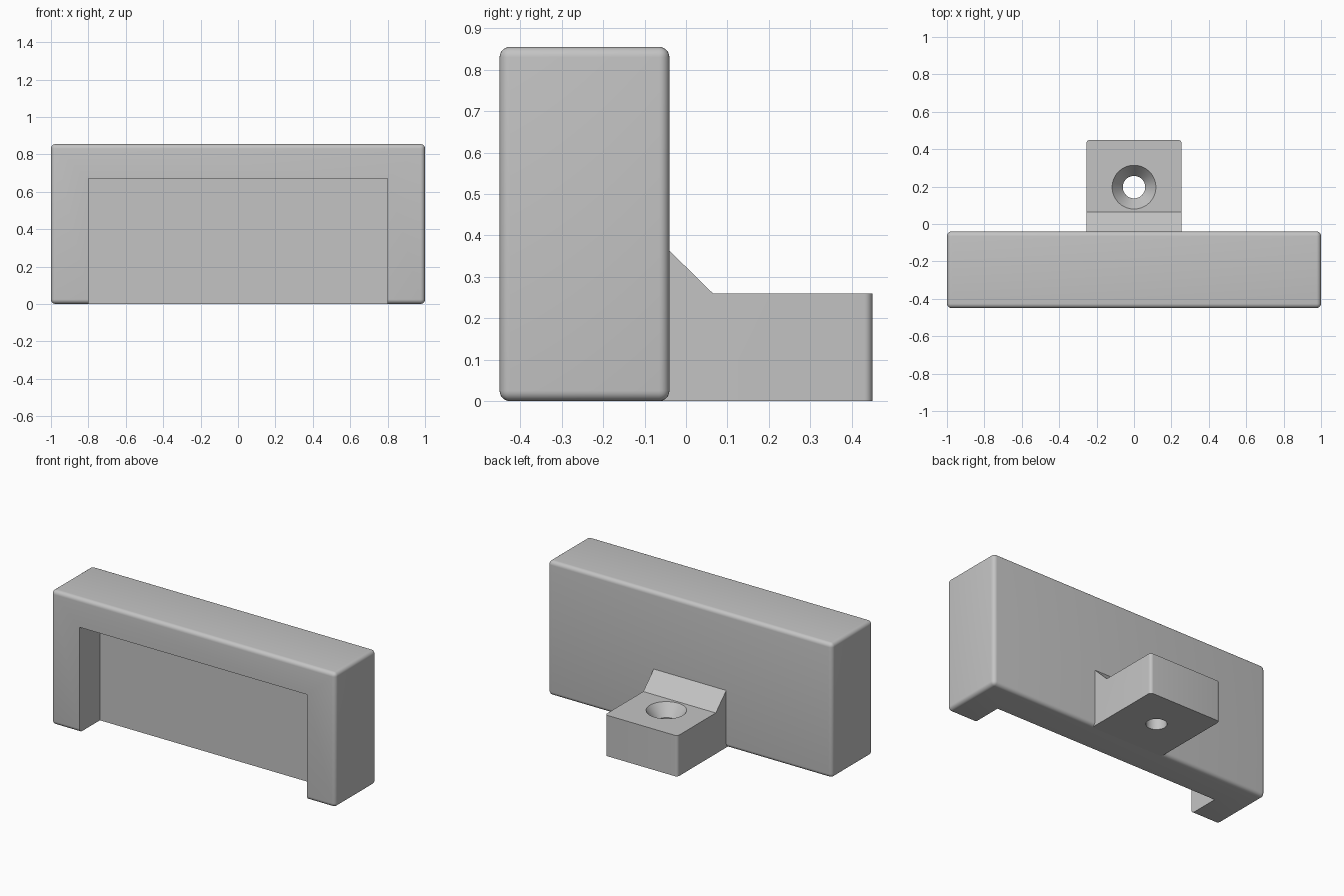
import bpy
import bmesh
import math

cube = bpy.data.objects.get("Cube")
if cube:
    bpy.data.objects.remove(cube, do_unlink=True)

# Single plain finish
grey = bpy.data.materials.new("plain grey")
grey.use_nodes = True
grey.diffuse_color = (0.55, 0.55, 0.55, 1)
grey.node_tree.nodes["Principled BSDF"].inputs["Base Color"].default_value = grey.diffuse_color

FRONT, BACK, HEIGHT = -0.45, -0.04, 0.855
TAB_TOP, HOLE_Y = 0.26, 0.197


def extrude_profile(name, points, half_width):
    """Extrude a (y, z) side profile evenly along x."""
    bm = bmesh.new()
    face = bm.faces.new([bm.verts.new((-half_width, y, z)) for y, z in points])
    out = bmesh.ops.extrude_face_region(bm, geom=[face])["geom"]
    moved = [v for v in out if isinstance(v, bmesh.types.BMVert)]
    bmesh.ops.translate(bm, verts=moved, vec=(2 * half_width, 0, 0))
    return finish(name, bm)


def lathe(name, profile, steps=64):
    """Spin a closed (radius, z) profile around the screw axis."""
    bm = bmesh.new()
    rings = [[bm.verts.new((r * math.cos(math.tau * i / steps),
                            HOLE_Y + r * math.sin(math.tau * i / steps), z))
              for i in range(steps)] for r, z in profile]
    for low, high in zip(rings, rings[1:]):
        for i in range(steps):
            j = (i + 1) % steps
            bm.faces.new((low[i], low[j], high[j], high[i]))
    bm.faces.new(rings[0])
    bm.faces.new(rings[-1])
    return finish(name, bm)


def finish(name, bm):
    bmesh.ops.recalc_face_normals(bm, faces=bm.faces)
    mesh = bpy.data.meshes.new(name)
    bm.to_mesh(mesh)
    bm.free()
    mesh.materials.append(grey)
    obj = bpy.data.objects.new(name, mesh)
    bpy.context.collection.objects.link(obj)
    return obj


def box_profile(y0, y1, z0, z1):
    return [(y0, z0), (y1, z0), (y1, z1), (y0, z1)]


def round_edges(obj, width, rule):
    bm = bmesh.new()
    bm.from_mesh(obj.data)
    bmesh.ops.bevel(bm, geom=[e for e in bm.edges if rule(e)], offset=width,
                    segments=6, profile=0.5, affect='EDGES')
    bm.to_mesh(obj.data)
    bm.free()


def cut(obj, cutter):
    mod = obj.modifiers.new("cut", 'BOOLEAN')
    mod.operation = 'DIFFERENCE'
    mod.solver = 'EXACT'
    mod.object = cutter
    bpy.ops.object.select_all(action='DESELECT')
    bpy.context.view_layer.objects.active = obj
    obj.select_set(True)
    bpy.ops.object.modifier_apply(modifier=mod.name)
    bpy.data.objects.remove(cutter, do_unlink=True)
    bpy.ops.object.shade_smooth_by_angle(angle=math.radians(30))


# Rounded body with a sharp recess open at the front and bottom
body = extrude_profile("body", box_profile(FRONT, BACK, 0, HEIGHT), 1.0)
round_edges(body, 0.025, lambda e: True)
recess = extrude_profile("recess_cutter", box_profile(-0.6, -0.245, -0.1, 0.67), 0.8)
cut(body, recess)

# Mounting tab with a sloped gusset and rounded rear corners
tab = extrude_profile("mounting_tab", [
    (-0.064, 0), (0.45, 0), (0.45, TAB_TOP), (0.065, TAB_TOP),
    (BACK, 0.363), (-0.064, 0.363)], 0.255)
round_edges(tab, 0.02, lambda e: all(v.co.y > 0.44 for v in e.verts)
            and abs(e.verts[0].co.z - e.verts[1].co.z) > 0.1)

# Countersunk screw hole through the tab
screw = lathe("hole_cutter", [(0.06, -0.1), (0.06, TAB_TOP - 0.075),
                              (0.117, TAB_TOP), (0.117, TAB_TOP + 0.1)])
cut(tab, screw)
